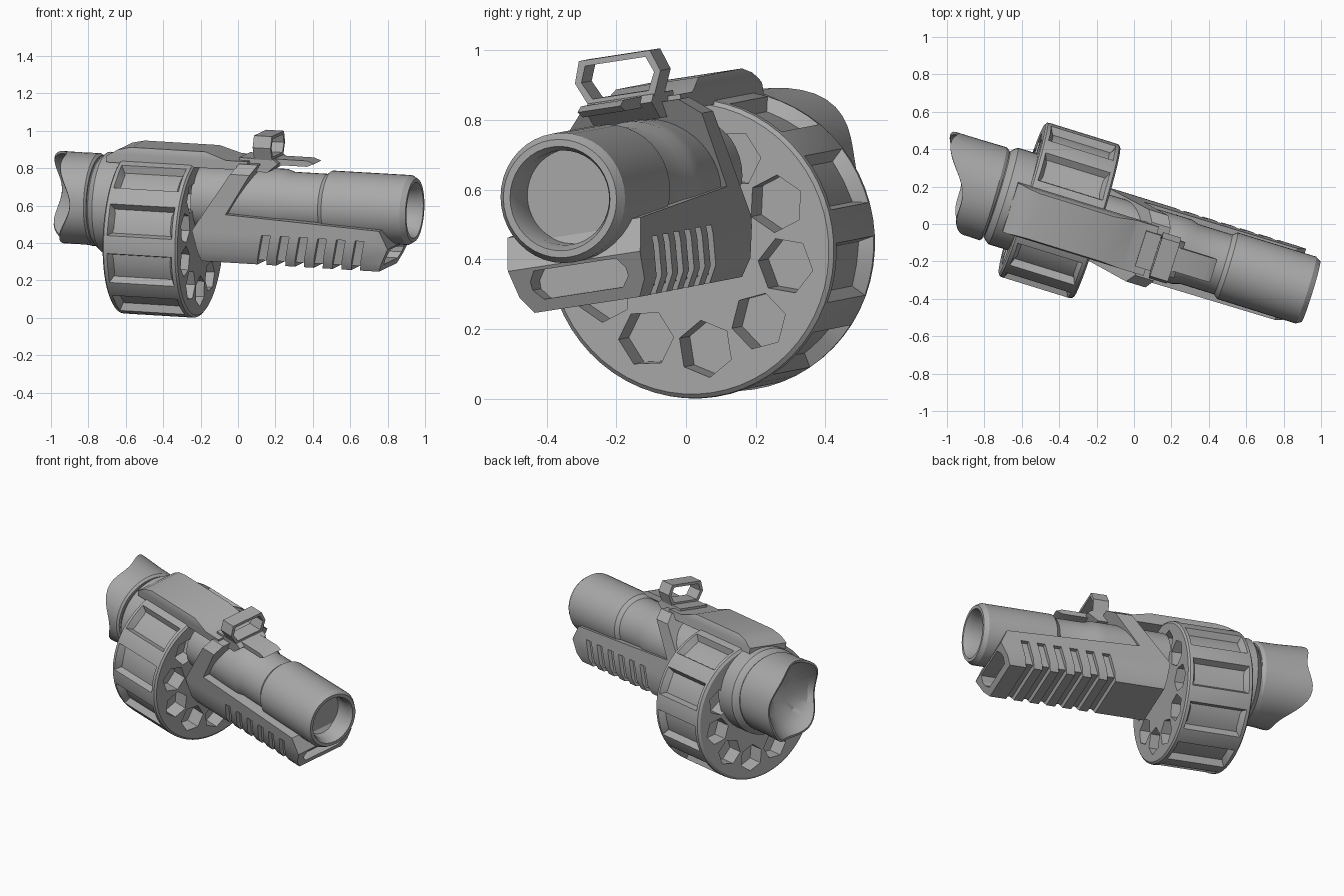
import bpy, bmesh, math
from mathutils import Matrix, Vector

cube = bpy.data.objects.get("Cube")
if cube:
    bpy.data.objects.remove(cube)

metal = bpy.data.materials.new("grey_metal")
metal.use_nodes = True
GREY = (0.4, 0.4, 0.4, 1)
metal.diffuse_color = GREY
metal.node_tree.nodes["Principled BSDF"].inputs["Base Color"].default_value = GREY

# The assembly is built along X, then tilted into its resting pose
POSE = (Matrix.Translation((-0.002, -0.031, 0.43)) @ Matrix.Rotation(math.radians(-17.2), 4, 'Z')
        @ Matrix.Rotation(math.radians(3.3), 4, 'Y') @ Matrix.Rotation(math.radians(8.3), 4, 'X'))
parts = []
SIDE = -0.02      # sideways centre of the drum, grip and top plate
BORE_Z = 0.205    # height of the barrel axis
DRUM_Z = -0.008   # height of the drum axis


def make(name, bm, keep=True):
    bmesh.ops.recalc_face_normals(bm, faces=bm.faces)
    mesh = bpy.data.meshes.new(name)
    bm.to_mesh(mesh)
    bm.free()
    mesh.materials.append(metal)
    ob = bpy.data.objects.new(name, mesh)
    bpy.context.collection.objects.link(ob)
    if keep:
        parts.append(ob)
    return ob


def loft(rings):
    """Skin a list of equal-length point rings, capping both ends."""
    bm = bmesh.new()
    loops = [[bm.verts.new(p) for p in ring] for ring in rings]
    n = len(loops[0])
    for a, b in zip(loops, loops[1:]):
        for i in range(n):
            j = (i + 1) % n
            bm.faces.new((a[i], a[j], b[j], b[i]))
    bm.faces.new(loops[0])
    bm.faces.new(loops[-1])
    return bm


def lathe(profile, y, z, n):
    turn = [math.tau * i / n for i in range(n)]
    return loft([[(x, y + r * math.cos(t), z + r * math.sin(t)) for t in turn] for x, r in profile])


def prism_y(points, y0, y1):
    return loft([[(x, y, z) for x, z in points] for y in (y0, y1)])


def prism_x(points, x0, x1, lean=0):
    return loft([[(x + lean * z, y, z) for y, z in points] for x in (x0, x1)])


def mirrored(half):
    """Close a half outline of (y, z) points about the side centre."""
    return [(SIDE + y, z) for y, z in half] + [(SIDE - y, z) for y, z in reversed(half)]


def boolean(ob, cutter, operation):
    mod = ob.modifiers.new("cut", 'BOOLEAN')
    mod.operation, mod.object, mod.solver = operation, cutter, 'EXACT'
    bpy.context.view_layer.update()
    graph = bpy.context.evaluated_depsgraph_get()
    mesh = bpy.data.meshes.new_from_object(ob.evaluated_get(graph))
    ob.modifiers.clear()
    ob.data = mesh
    bpy.data.objects.remove(cutter)


def merged(meshes):
    """Join several separate solids into one cutter."""
    whole = bmesh.new()
    for bm in meshes:
        bmesh.ops.recalc_face_normals(bm, faces=bm.faces)
        temp = bpy.data.meshes.new("temp")
        bm.to_mesh(temp)
        bm.free()
        whole.from_mesh(temp)
        bpy.data.meshes.remove(temp)
    ob = make("cutter", whole, keep=False)
    ob.hide_render = True
    return ob


# Barrel with stepped sleeves and a shallow bore
make("barrel", lathe([(-0.21, 0.176), (0.2, 0.18), (0.27, 0.18), (0.31, 0.167), (0.5, 0.167),
                      (0.525, 0.186), (0.965, 0.187), (0.993, 0.17), (0.993, 0.15),
                      (0.955, 0.136), (0.87, 0.136)], -0.006, BORE_Z, 40))

# Drum: ten windows pressed into the rim
bm = lathe([(-0.62, 0.415), (-0.61, 0.43), (-0.595, 0.432), (-0.225, 0.432),
            (-0.21, 0.43), (-0.2, 0.418)], SIDE, DRUM_Z, 60)
windows = []
for f in bm.faces:
    c = f.calc_center_median()
    if len(f.verts) == 4 and -0.5 < c.x < -0.3:
        angle = math.degrees(math.atan2(c.z - DRUM_Z, c.y - SIDE))
        if abs((angle - 90 + 18) % 36 - 18) < 12:
            windows.append(f)
bmesh.ops.recalc_face_normals(bm, faces=bm.faces)
bmesh.ops.inset_region(bm, faces=windows, thickness=0.005, depth=0)
bmesh.ops.inset_region(bm, faces=windows, thickness=0.022, depth=-0.04)
drum = make("drum", bm)

# Hexagonal chamber pockets on both drum faces
pockets = []
for k in range(10):
    a = math.radians(90 + 36 * k)
    cy, cz = SIDE + 0.291 * math.cos(a), DRUM_Z + 0.291 * math.sin(a)
    hexagon = [(cy + 0.083 * math.cos(a + h * math.pi / 3), cz + 0.083 * math.sin(a + h * math.pi / 3))
               for h in range(6)]
    pockets += [prism_x(hexagon, -0.3, -0.15), prism_x(hexagon, -0.67, -0.52)]
boolean(drum, merged(pockets), 'DIFFERENCE')

# Collar behind the drum, with a groove before the rear cup
make("rear_collar", lathe([(-0.6, 0.27), (-0.73, 0.27), (-0.75, 0.255), (-0.765, 0.238),
                           (-0.8, 0.238)], -0.012, 0.15, 40))


# Rear cup: slanted, scalloped mouth with a dished inside
def cup_ring(x, r, power, slant, wave):
    ring = []
    for i in range(48):
        t = math.tau * i / 48
        c, s = math.cos(t), math.sin(t)
        k = r / (abs(c) ** power + abs(s) ** power) ** (1 / power)
        ring.append((x - slant * k * c + wave * math.cos(4 * t), -0.015 + 1.05 * k * c, 0.163 + k * s))
    return ring


make("rear_cup", loft([cup_ring(*r) for r in (
    (-0.77, 0.235, 2, 0, 0), (-0.785, 0.247, 2, 0.02, 0), (-0.88, 0.245, 2.1, 0.2, 0.012),
    (-0.985, 0.243, 2.4, 0.42, 0.025), (-0.985, 0.23, 2.4, 0.42, 0.025), (-0.93, 0.2, 2.4, 0.35, 0.015),
    (-0.87, 0.14, 2.2, 0.2, 0), (-0.84, 0.06, 2, 0, 0))]))

# Fore grip with an arch over the barrel, trimmed to a chamfered section
grip = make("fore_grip", prism_y([(-0.145, -0.11), (0.85, -0.11), (0.91, 0.02), (0.86, 0.115), (0.0, 0.155),
                                  (0.165, 0.43), (0.06, 0.43), (-0.187, 0.06)], SIDE - 0.3, SIDE + 0.3))
section = mirrored([(0.16, -0.11), (0.19, -0.06), (0.202, 0.03), (0.204, 0.375), (0.15, 0.425)])
boolean(grip, merged([prism_x(section, -0.4, 1.1)]), 'INTERSECT')

# Six slanted grooves wrapping the underside of the grip, and the slot in its nose
groove = mirrored([(0.3, -0.2), (0.3, 0.055), (0.178, 0.055), (0.163, -0.085)])
cuts = [prism_x(groove, 0.192 + 0.105 * k, 0.242 + 0.105 * k, 0.2) for k in range(6)]
cuts.append(prism_x(mirrored([(0.12, -0.075), (0.145, -0.045), (0.145, -0.02), (0.125, 0.01)]), 0.8, 1))
boolean(grip, merged(cuts), 'DIFFERENCE')

# Top plate bridging drum and arch
plate = make("top_plate", prism_y([(-0.69, 0.39), (-0.69, 0.425), (-0.63, 0.46), (-0.56, 0.476), (-0.14, 0.476),
                                   (-0.02, 0.438), (0.1, 0.438), (0.1, 0.39)], SIDE - 0.2, SIDE + 0.2))
trim = mirrored([(0.138, 0.3), (0.138, 0.44), (0.118, 0.5)])
boolean(plate, merged([prism_x(trim, -0.8, 0.3)]), 'INTERSECT')

# Sight base and forward tongue
make("sight_base", prism_y([(0.04, 0.38), (0.04, 0.452), (0.23, 0.452), (0.26, 0.43), (0.2, 0.38)],
                           SIDE - 0.1, SIDE + 0.1))
make("sight_tongue", prism_y([(0.15, 0.418), (0.15, 0.45), (0.41, 0.45), (0.45, 0.435), (0.41, 0.418)],
                             SIDE - 0.065, SIDE + 0.065))

# Open hexagonal sight frame
frame = [Vector(p) for p in mirrored([(0.1, 0.447), (0.13, 0.515), (0.108, 0.577)])]
middle = Vector((SIDE, 0.512))


def frame_ring(x, inset):
    return [(x, middle.x + (p.x - middle.x) * (1 - inset), middle.y + (p.y - middle.y) * (1 - inset * 1.7))
            for p in frame]


bm = bmesh.new()
loops = [[bm.verts.new(p) for p in frame_ring(x, i)]
         for x, i in ((0.125, 0), (0.225, 0), (0.225, 0.15), (0.125, 0.15))]
for a, b in zip(loops, loops[1:] + loops[:1]):
    for i in range(6):
        j = (i + 1) % 6
        bm.faces.new((a[i], a[j], b[j], b[i]))
make("sight_frame", bm)

# Pose everything and smooth the rounded surfaces
bpy.ops.object.select_all(action='DESELECT')
for ob in parts:
    ob.data.transform(POSE)
    ob.select_set(True)
bpy.context.view_layer.objects.active = parts[0]
bpy.ops.object.shade_smooth_by_angle(angle=math.radians(25))
